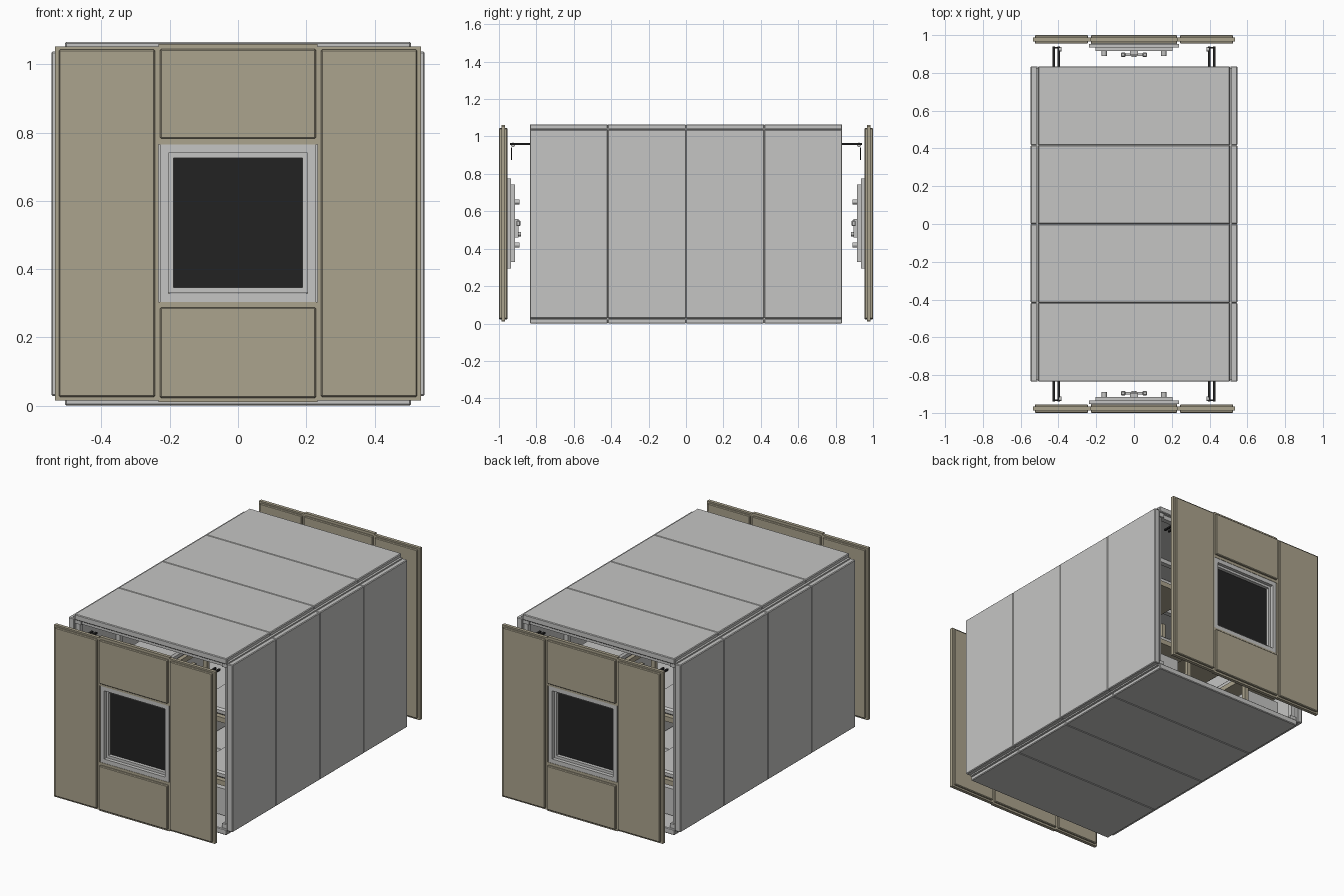
import bpy, bmesh
from mathutils import Matrix, Vector

cube = bpy.data.objects.get("Cube")
if cube:
    bpy.data.objects.remove(cube)


def material(name, rgb):
    m = bpy.data.materials.new(name)
    m.use_nodes = True
    m.diffuse_color = (*rgb, 1)
    m.node_tree.nodes["Principled BSDF"].inputs["Base Color"].default_value = (*rgb, 1)
    return m


GREY = material("light grey", (0.56, 0.56, 0.55))
TAN = material("tan", (0.41, 0.37, 0.27))
BLACK = material("dark glass", (0.016, 0.016, 0.016))


def finish(name, bm, mat):
    mesh = bpy.data.meshes.new(name)
    bmesh.ops.recalc_face_normals(bm, faces=bm.faces)
    bm.to_mesh(mesh)
    bm.free()
    mesh.materials.append(mat)
    ob = bpy.data.objects.new(name, mesh)
    bpy.context.collection.objects.link(ob)
    return ob


def box(name, xs, ys, zs, mat, bevel=0):
    spans = [sorted(s) for s in (xs, ys, zs)]
    size = [b - a for a, b in spans]
    mid = Vector([(a + b) / 2 for a, b in spans])
    bm = bmesh.new()
    bmesh.ops.create_cube(bm, size=1, matrix=Matrix.Translation(mid) @ Matrix.Diagonal((*size, 1)))
    if bevel:
        bmesh.ops.bevel(bm, geom=bm.edges[:], offset=bevel, segments=1, affect='EDGES')
    return finish(name, bm, mat)


def rod(name, centre, radius, depth, axis, mat):
    turn = Vector((0, 0, 1)).rotation_difference(Vector(axis)).to_matrix().to_4x4()
    bm = bmesh.new()
    bmesh.ops.create_cone(bm, cap_ends=True, segments=12, radius1=radius, radius2=radius,
                          depth=depth, matrix=Matrix.Translation(centre) @ turn)
    return finish(name, bm, mat)


def ring(name, w, z0, z1, t, ys, mat):
    """Rectangular frame of border t lying in the xz plane."""
    for sx in (-1, 1):
        box(name + "_stile", (sx * (w - t), sx * w), ys, (z0, z1), mat)
    for a, b in ((z0, z0 + t), (z1 - t, z1)):
        box(name + "_rail", (-w + t, w - t), ys, (a, b), mat)


# Shell panels, four along the length on every side
L = 0.835
step = L / 2
for i in range(4):
    ys = (-L + i * step, -L + (i + 1) * step)
    box("roof_panel", (-0.507, 0.507), ys, (1.03, 1.065), GREY, 0.004)
    box("floor_panel", (-0.507, 0.507), ys, (0, 0.035), GREY, 0.004)
    for s in (-1, 1):
        box("side_panel", (s * 0.51, s * 0.547), ys, (0.028, 1.037), GREY, 0.004)

# Corner beams and inner ribs
for s in (-1, 1):
    for zs in ((0.02, 0.06), (1.005, 1.045)):
        box("corner_beam", (s * 0.47, s * 0.52), (-L + 0.01, L - 0.01), zs, GREY)
    for y in (-0.8, -step, 0, step, 0.8):
        box("wall_rib", (s * 0.485, s * 0.512), (y - 0.015, y + 0.015), (0.03, 1.035), GREY)
for y in (-0.8, -step, 0, step, 0.8):
    box("ceiling_rib", (-0.5, 0.5), (y - 0.015, y + 0.015), (1.005, 1.032), GREY)

# Bunks and lockers along both inner walls
for s in (-1, 1):
    for z in (0.24, 0.62):
        box("bunk_base", (s * 0.2, s * 0.49), (-0.74, 0.74), (z, z + 0.03), TAN)
        box("mattress", (s * 0.215, s * 0.485), (-0.72, 0.72), (z + 0.03, z + 0.07), GREY, 0.01)
    for y in (-0.73, 0, 0.73):
        box("bunk_post", (s * 0.2, s * 0.225), (y - 0.012, y + 0.012), (0.03, 0.92), TAN)
    for y in (-0.37, 0.37):
        box("locker", (s * 0.26, s * 0.48), (y - 0.33, y + 0.33), (0.04, 0.2), GREY)

# Detached end walls
for e, end in ((-1, "front"), (1, "back")):
    skin, tongue = (e * 0.955, e * 1.0), (e * 0.967, e * 0.987)

    def wall(name, xs, zs, txs, tzs):
        box(end + name, xs, skin, zs, TAN, 0.004)
        box(end + name + "_tongue", txs, tongue, tzs, TAN)

    for s in (-1, 1):
        wall("_wall_side", (s * 0.243, s * 0.525), (0.025, 1.043), (s * 0.233, s * 0.536), (0.015, 1.052))
    wall("_wall_upper", (-0.228, 0.228), (0.782, 1.045), (-0.233, 0.233), (0.765, 1.06))
    wall("_wall_lower", (-0.228, 0.228), (0.022, 0.288), (-0.233, 0.233), (0.01, 0.304))

    # Window: outer frame, inner sash, glass
    ring(end + "_window_frame", 0.228, 0.304, 0.765, 0.025, (e * 0.935, e * 0.985), GREY)
    ring(end + "_window_flange", 0.237, 0.295, 0.775, 0.03, (e * 0.935, e * 0.954), GREY)
    ring(end + "_window_sash", 0.205, 0.33, 0.742, 0.016, (e * 0.915, e * 0.965), GREY)
    box(end + "_window_glass", (-0.19, 0.19), (e * 0.93, e * 0.945), (0.344, 0.727), BLACK)
    ring(end + "_inner_sash", 0.205, 0.33, 0.742, 0.06, (e * 0.915, e * 0.929), GREY)

    # Window latch bar and knobs on the inside
    for s in (-1, 1):
        for z in (0.42, 0.65):
            rod(end + "_window_knob", (s * 0.157, e * 0.904, z), 0.014, 0.03, (0, 1, 0), GREY)
        box(end + "_latch_end", (s * 0.045, s * 0.07), (e * 0.885, e * 0.907), (0.52, 0.55), GREY, 0.004)
    box(end + "_latch_bar", (-0.05, 0.05), (e * 0.89, e * 0.902), (0.525, 0.545), GREY)
    rod(end + "_latch_button", (0, e * 0.895, 0.478), 0.012, 0.024, (0, 1, 0), GREY)
    box(end + "_latch_plate", (-0.02, 0.02), (e * 0.895, e * 0.93), (0.46, 0.56), GREY)

    # Hanging hooks reaching out of the shell
    for s in (-1, 1):
        for x in (0.398, 0.425):
            box(end + "_hook_arm", (s * (x - 0.006), s * (x + 0.006)), (e * 0.78, e * 0.94), (0.955, 0.965), BLACK)
        box(end + "_hook_drop", (s * 0.4, s * 0.425), (e * 0.93, e * 0.936), (0.875, 0.94), BLACK)
        rod(end + "_hook_knob", (s * 0.39, e * 0.925, 0.955), 0.012, 0.012, (1, 0, 0), GREY)
